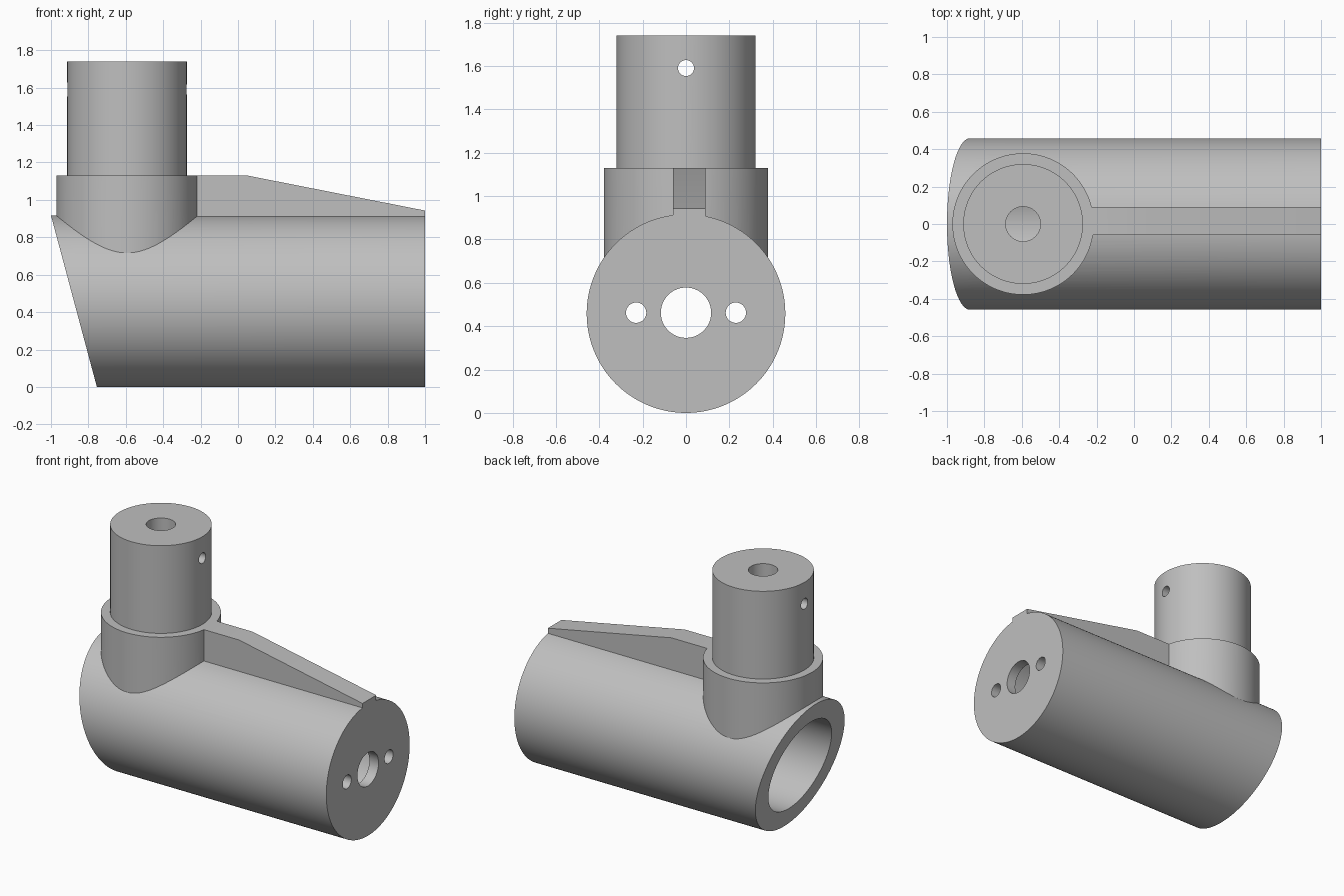
import bpy
import bmesh
from math import pi
from mathutils import Matrix, Vector

if "Cube" in bpy.data.objects:
    bpy.data.objects.remove(bpy.data.objects["Cube"], do_unlink=True)

gray = bpy.data.materials.new("plain gray")
gray.use_nodes = True
color = (0.52, 0.52, 0.52, 1)
gray.diffuse_color = color
gray.node_tree.nodes["Principled BSDF"].inputs["Base Color"].default_value = color

AXIS_Z = 0.458      # height of the body's axis
POST_X = -0.593     # position of the upright post


def finish(name, bm):
    bmesh.ops.recalc_face_normals(bm, faces=bm.faces)
    mesh = bpy.data.meshes.new(name)
    bm.to_mesh(mesh)
    bm.free()
    mesh.materials.append(gray)
    obj = bpy.data.objects.new(name, mesh)
    bpy.context.collection.objects.link(obj)
    return obj


def cylinder(name, radius, start, end, axis, center, sides=128):
    """Cylinder from start to end along 'x' or 'z'; center gives the other two coordinates."""
    bm = bmesh.new()
    bmesh.ops.create_cone(bm, cap_ends=True, segments=sides, radius1=radius,
                          radius2=radius, depth=end - start)
    mid = (start + end) / 2
    if axis == "x":
        place = Matrix.Translation((mid, *center)) @ Matrix.Rotation(pi / 2, 4, "Y")
    else:
        place = Matrix.Translation((*center, mid))
    bmesh.ops.transform(bm, matrix=place, verts=bm.verts)
    return finish(name, bm)


def prism(name, profile, y0, y1):
    """Side profile in x and z, extruded from y0 to y1."""
    bm = bmesh.new()
    face = bm.faces.new([bm.verts.new((x, y0, z)) for x, z in profile])
    grown = bmesh.ops.extrude_face_region(bm, geom=[face])["geom"]
    bmesh.ops.translate(bm, vec=Vector((0, y1 - y0, 0)),
                        verts=[g for g in grown if isinstance(g, bmesh.types.BMVert)])
    return finish(name, bm)


def combine(target, tool, operation):
    tool.hide_render = True
    mod = target.modifiers.new(tool.name, "BOOLEAN")
    mod.operation = operation
    mod.solver = "EXACT"
    mod.object = tool
    bpy.context.view_layer.objects.active = target
    bpy.ops.object.modifier_apply(modifier=mod.name)
    bpy.data.objects.remove(tool, do_unlink=True)


# Solid parts: horizontal body, collar, upright post and stiffening rib
body = cylinder("pipe_elbow_body", AXIS_Z, -1.2, 1.1, "x", (0, AXIS_Z))
solids = [
    cylinder("collar", 0.378, 0.5, 1.13, "z", (POST_X, 0)),
    cylinder("post", 0.32, 0.6, 1.74, "z", (POST_X, 0)),
    prism("rib", [(-0.45, 0.8), (1.1, 0.8), (1.1, 0.923), (0.05, 1.13), (-0.45, 1.13)],
          -0.06, 0.09),
]
for part in solids:
    combine(body, part, "UNION")

# Cuts: slanted open end, flat closed end, bore, end-plate holes and post holes
cutters = [
    prism("slant_cut", [(-0.701, -0.2), (-1.049, 1.1), (-1.8, 1.1), (-1.8, -0.2)], -1, 1),
    prism("end_cut", [(1, -0.2), (1.5, -0.2), (1.5, 1.5), (1, 1.5)], -1, 1),
    cylinder("bore", 0.325, -1.6, 0.93, "x", (0, AXIS_Z)),
    cylinder("center_hole", 0.116, 0.8, 1.2, "x", (0, AXIS_Z + 0.004), 64),
    cylinder("post_bore", 0.093, 0.45, 2, "z", (POST_X, 0), 64),
    cylinder("pin_hole", 0.037, -1.2, 0, "x", (0, 1.59), 32),
]
for side in (-1, 1):
    cutters.append(cylinder("screw_hole", 0.047, 0.8, 1.2, "x",
                            (side * 0.23, AXIS_Z + 0.004), 32))
for cutter in cutters:
    combine(body, cutter, "DIFFERENCE")

# Smooth curved walls, crisp edges
bpy.ops.object.select_all(action="DESELECT")
body.select_set(True)
bpy.context.view_layer.objects.active = body
bpy.ops.object.shade_smooth_by_angle(angle=pi / 7)
